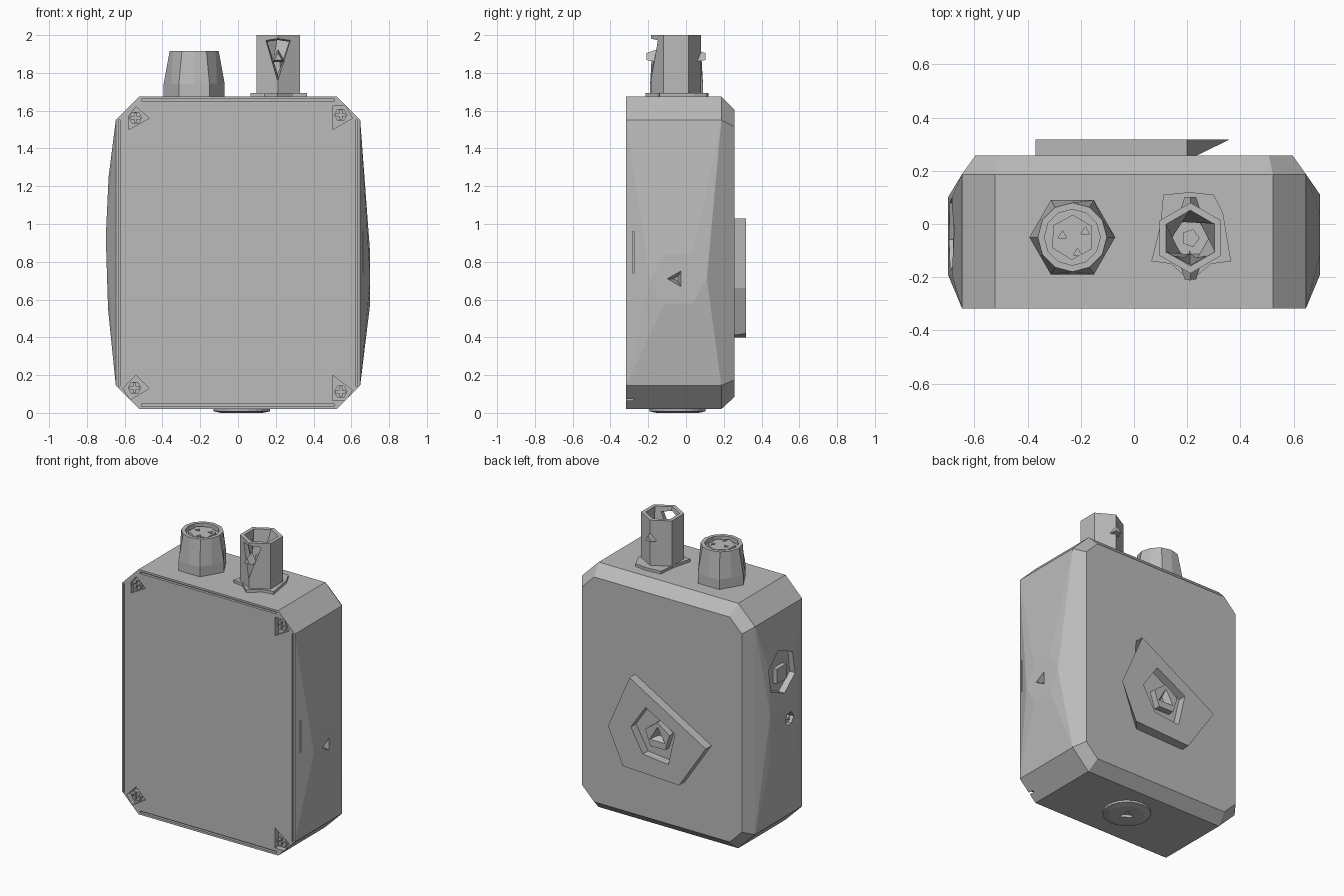
import bpy, bmesh
from math import sin, cos, pi

cube = bpy.data.objects.get("Cube")
if cube:
    bpy.data.objects.remove(cube)

grey = bpy.data.materials.new("plain grey")
grey.use_nodes = True
GREY = (0.5, 0.5, 0.5, 1)
grey.diffuse_color = GREY
grey.node_tree.nodes["Principled BSDF"].inputs["Base Color"].default_value = GREY


def finish(name, bm):
    bmesh.ops.recalc_face_normals(bm, faces=bm.faces)
    mesh = bpy.data.meshes.new(name)
    bm.to_mesh(mesh)
    bm.free()
    mesh.materials.append(grey)
    obj = bpy.data.objects.new(name, mesh)
    bpy.context.collection.objects.link(obj)
    return obj


def place(axis, p, level):
    a, b = p
    return {"x": (level, a, b), "y": (a, level, b), "z": (a, b, level)}[axis]


def ngon(a, b, r, n=6, turn=0.0):
    return [(a + r * cos(turn + 2 * pi * i / n), b + r * sin(turn + 2 * pi * i / n))
            for i in range(n)]


def loft(name, axis, *sections):
    """Join outlines at successive levels into a closed solid."""
    bm = bmesh.new()
    rings = [[bm.verts.new(place(axis, p, level)) for p in pts] for pts, level in sections]
    for r, s in zip(rings, rings[1:]):
        for i in range(len(r)):
            j = (i + 1) % len(r)
            bm.faces.new((r[i], r[j], s[j], s[i]))
    bm.faces.new(rings[0])
    bm.faces.new(rings[-1])
    return finish(name, bm)


def prism(name, axis, pts, lo, hi):
    return loft(name, axis, (pts, lo), (pts, hi))


def cut(target, cutter):
    mod = target.modifiers.new("cut", "BOOLEAN")
    mod.operation = "DIFFERENCE"
    mod.solver = "EXACT"
    mod.object = cutter
    graph = bpy.context.evaluated_depsgraph_get()
    mesh = bpy.data.meshes.new_from_object(target.evaluated_get(graph))
    target.modifiers.clear()
    target.data = mesh
    bpy.data.objects.remove(cutter)


def rect(a0, a1, b0, b1):
    return [(a0, b0), (a1, b0), (a1, b1), (a0, b1)]


def octagon(w, lo, hi, c):
    return [(-w, lo + c), (-w + c, lo), (w - c, lo), (w, lo + c),
            (w, hi - c), (w - c, hi), (-w + c, hi), (-w, hi - c)]


# Body: chamfered case with shallow bulges on both sides
bm = bmesh.new()
outer = octagon(0.647, 0.02, 1.675, 0.125)
back = octagon(0.597, 0.085, 1.605, 0.09)
points = [place("y", p, y) for pts, y in ((outer, -0.317), (outer, 0.187), (back, 0.257))
          for p in pts]
points += [place("x", p, 0.7) for p in ngon(-0.04, 0.71, 0.15)]
points += [(x, y, z) for x, z in ((-0.685, 1.25), (-0.7, 0.93), (-0.688, 0.55))
           for y in (-0.19, 0.1)]
for p in points:
    bm.verts.new(p)
bmesh.ops.convex_hull(bm, input=bm.verts)
bmesh.ops.dissolve_limit(bm, angle_limit=0.005, verts=bm.verts, edges=bm.edges)
body = finish("case", bm)

# Grooves round the front panel
for x in (-0.629, 0.629):
    cut(body, prism("groove", "y", rect(x - 0.004, x + 0.004, 0.14, 1.55), -0.4, -0.3))
for z in (0.04, 1.656):
    cut(body, prism("groove", "y", rect(-0.51, 0.51, z - 0.006, z + 0.006), -0.4, -0.3))

# Corner screw pockets with crossed screw heads
pockets = [
    [(-0.58, 1.5), (-0.58, 1.57), (-0.54, 1.62), (-0.47, 1.56)],
    [(0.5, 1.5), (0.605, 1.56), (0.57, 1.625), (0.5, 1.625)],
    [(-0.61, 0.13), (-0.57, 0.07), (-0.47, 0.13), (-0.54, 0.2)],
    [(0.5, 0.065), (0.57, 0.065), (0.605, 0.12), (0.5, 0.2)],
]
for pocket in pockets:
    cut(body, prism("pocket", "y", pocket, -0.4, -0.28))
    cx = sum(p[0] for p in pocket) / 4
    cz = sum(p[1] for p in pocket) / 4
    screw = prism("corner_screw", "y", ngon(cx, cz, 0.036), -0.308, -0.275)
    for w, h in ((0.025, 0.006), (0.006, 0.025)):
        cut(screw, prism("slot", "y", rect(cx - w, cx + w, cz - h, cz + h), -0.4, -0.295))

# Left side: flush round cover outline, triangular socket and a thin slot
cut(body, loft("socket", "x", (ngon(-0.05, 0.71, 0.06, 3, pi), 0.72),
               (ngon(-0.05, 0.71, 0.015, 3, pi), 0.64)))
cut(body, prism("slot", "x", rect(-0.284, -0.276, 0.74, 0.96), 0.6, 0.8))

# Right side: connector port and a small jack
cut(body, prism("port", "x", ngon(-0.04, 1.17, 0.15, 6, 0.4), -0.8, -0.65))
prism("port_connector", "x", rect(-0.1, 0.0, 1.1, 1.2), -0.68, -0.62)
cut(body, prism("jack", "x", ngon(-0.11, 0.83, 0.045), -0.8, -0.67))
prism("jack_pin", "x", ngon(-0.11, 0.83, 0.02, 3), -0.69, -0.65)

# Back boss: five-sided plate leaning out at one corner, stepped socket in it
face = [(0.2, 1.03), (-0.37, 0.7), (-0.17, 0.4), (0.25, 0.42), (0.36, 0.66)]
foot = face[:3] + [(0.19, 0.41), (0.22, 0.66)]
boss = loft("back_boss", "y", (foot, 0.25), (face, 0.318))
hole = [(0.08, 0.86), (-0.14, 0.74), (-0.09, 0.52), (0.1, 0.54), (0.19, 0.7)]
cut(boss, prism("hole", "y", hole, 0.262, 0.4))
hub = prism("back_socket", "y", ngon(0.0, 0.68, 0.095, 5, 0.3), 0.25, 0.305)
cut(hub, loft("recess", "y", (ngon(0.0, 0.68, 0.07, 3, pi / 2), 0.31),
              (ngon(0.0, 0.68, 0.025, 3, pi / 2), 0.265)))

# Bottom foot: shallow disc with a triangular recess
pad = loft("bottom_foot", "z", (ngon(0.02, -0.045, 0.15, 24), 0.022),
           (ngon(0.02, -0.045, 0.148, 24), 0.008), (ngon(0.02, -0.045, 0.11, 24), 0.0))
cut(pad, prism("recess", "z", ngon(0.02, -0.045, 0.05, 3, pi), -0.1, 0.018))

# Multi-pin connector on the top right
kx, ky = -0.232, -0.05
plug = loft("pin_connector", "z", (ngon(kx, ky, 0.162, 12), 1.67),
            ([p for h in zip(ngon(kx, ky, 0.162), ngon(kx, ky, 0.14, 6, pi / 6)) for p in h], 1.74),
            (ngon(kx, ky, 0.13, 12), 1.915))
for i, (x, y) in enumerate(ngon(kx, ky, 0.16, 6, pi / 6)):
    # flatten the lower half to six sides
    cut(plug, prism("flat", "z", [(x + dx, y + dy) for dx, dy in
        [(cos(pi / 6 + i * pi / 3) * u - sin(pi / 6 + i * pi / 3) * v,
          sin(pi / 6 + i * pi / 3) * u + cos(pi / 6 + i * pi / 3) * v)
         for u, v in ((-0.02, -0.1), (0.1, -0.1), (0.1, 0.1), (-0.02, 0.1))]], 1.6, 1.95))
cut(plug, prism("recess", "z", ngon(kx, ky, 0.105, 12), 1.885, 2.0))
core = prism("connector_core", "z", ngon(kx, ky, 0.085, 6, 0.5), 1.87, 1.905)
for x, y in ngon(kx + 0.01, ky - 0.01, 0.05, 3, 0.7):
    cut(core, prism("pin_hole", "z", ngon(x, y, 0.018, 3, pi / 2), 1.88, 2.0))

# Antenna socket on the top left: flange, hollow hexagonal stem, two lugs
sx, sy = 0.212, -0.053
flange = [(0.065, -0.14), (0.14, -0.15), (0.21, -0.215), (0.29, -0.15),
          (0.365, -0.14), (0.335, 0.04), (0.3, 0.11), (0.21, 0.12), (0.11, 0.11), (0.1, 0.0)]
prism("socket_flange", "z", flange, 1.665, 1.694)
stem = prism("socket_stem", "z", ngon(sx, sy, 0.133, 6, pi / 6), 1.68, 2.0)
cut(stem, loft("bore", "z", (ngon(sx, sy, 0.108, 6, pi / 6), 2.01),
               (ngon(sx, sy, 0.07, 6, pi / 3), 1.8)))
prism("socket_pin", "z", ngon(sx, sy, 0.035, 5), 1.78, 1.87)
cut(stem, loft("front_notch", "y", ([(0.13, 1.99), (0.295, 1.99), (0.21, 1.74)], -0.22),
               ([(0.16, 1.96), (0.265, 1.96), (0.21, 1.8)], -0.1)))
for side in (-1, 1):
    loft("socket_lug", "y", (ngon(sx, 1.88, 0.045, 3, pi / 2), sy + side * 0.1),
         (ngon(sx, 1.88, 0.025, 3, pi / 2), sy + side * 0.155))
